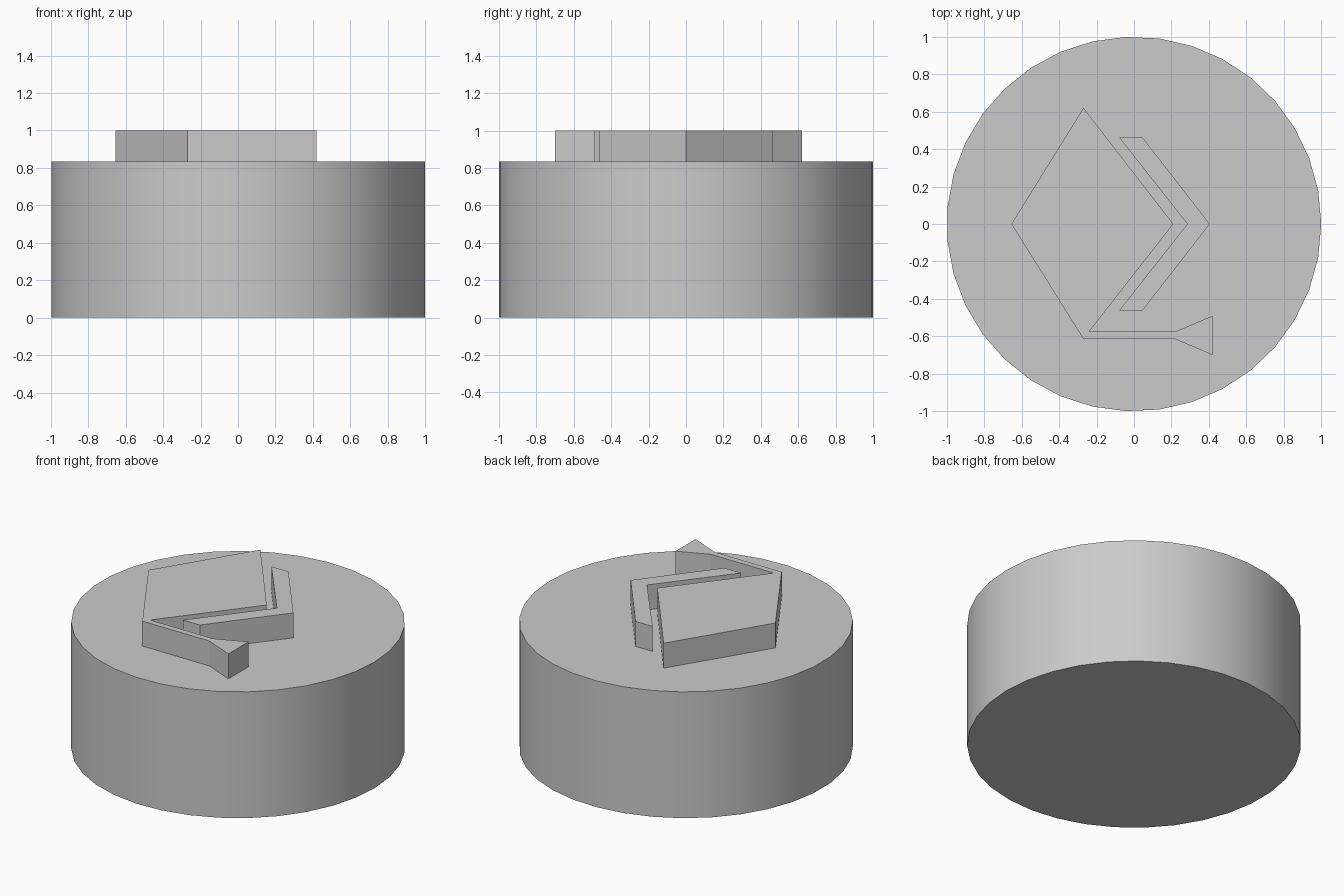
import bpy
import bmesh
import math

cube = bpy.data.objects.get("Cube")
if cube:
    bpy.data.objects.remove(cube, do_unlink=True)

BASE_TOP = 0.835
RELIEF_TOP = 1.0

# Single plain grey
grey = bpy.data.materials.new("light_grey")
grey.use_nodes = True
colour = (0.6, 0.6, 0.6, 1)
grey.diffuse_color = colour
grey.node_tree.nodes["Principled BSDF"].inputs["Base Color"].default_value = colour


def extrude_outline(name, outline, bottom, top):
    """Make a closed prism from a counter-clockwise 2D outline."""
    bm = bmesh.new()
    face = bm.faces.new([bm.verts.new((x, y, bottom)) for x, y in outline])
    result = bmesh.ops.extrude_face_region(bm, geom=[face], use_keep_orig=True)
    raised = [v for v in result["geom"] if isinstance(v, bmesh.types.BMVert)]
    bmesh.ops.translate(bm, verts=raised, vec=(0, 0, top - bottom))
    bmesh.ops.recalc_face_normals(bm, faces=bm.faces)
    mesh = bpy.data.meshes.new(name)
    bm.to_mesh(mesh)
    bm.free()
    mesh.materials.append(grey)
    obj = bpy.data.objects.new(name, mesh)
    bpy.context.collection.objects.link(obj)
    return obj


# Round base with smooth sides and sharp rims
SIDES = 35
circle = [(math.cos(math.tau * i / SIDES), math.sin(math.tau * i / SIDES))
          for i in range(SIDES)]
base = extrude_outline("round_base", circle, 0, BASE_TOP)
bpy.ops.object.select_all(action="DESELECT")
base.select_set(True)
bpy.context.view_layer.objects.active = base
bpy.ops.object.shade_smooth_by_angle(angle=math.radians(30))

# Raised diamond with a thin arm that flares at its end
diamond = [(-0.655, 0), (-0.27, -0.615), (0.22, -0.615), (0.42, -0.7),
           (0.42, -0.49), (0.22, -0.575), (-0.24, -0.575), (0.21, 0),
           (-0.27, 0.62)]
extrude_outline("raised_diamond_with_arm", diamond, BASE_TOP, RELIEF_TOP)

# Raised chevron, mirrored front to back
lower = [(-0.08, -0.463), (0.045, -0.463)]
upper = [(x, -y) for x, y in reversed(lower)]
chevron = lower + [(0.405, 0)] + upper + [(0.285, 0)]
extrude_outline("raised_chevron", chevron, BASE_TOP, RELIEF_TOP)
